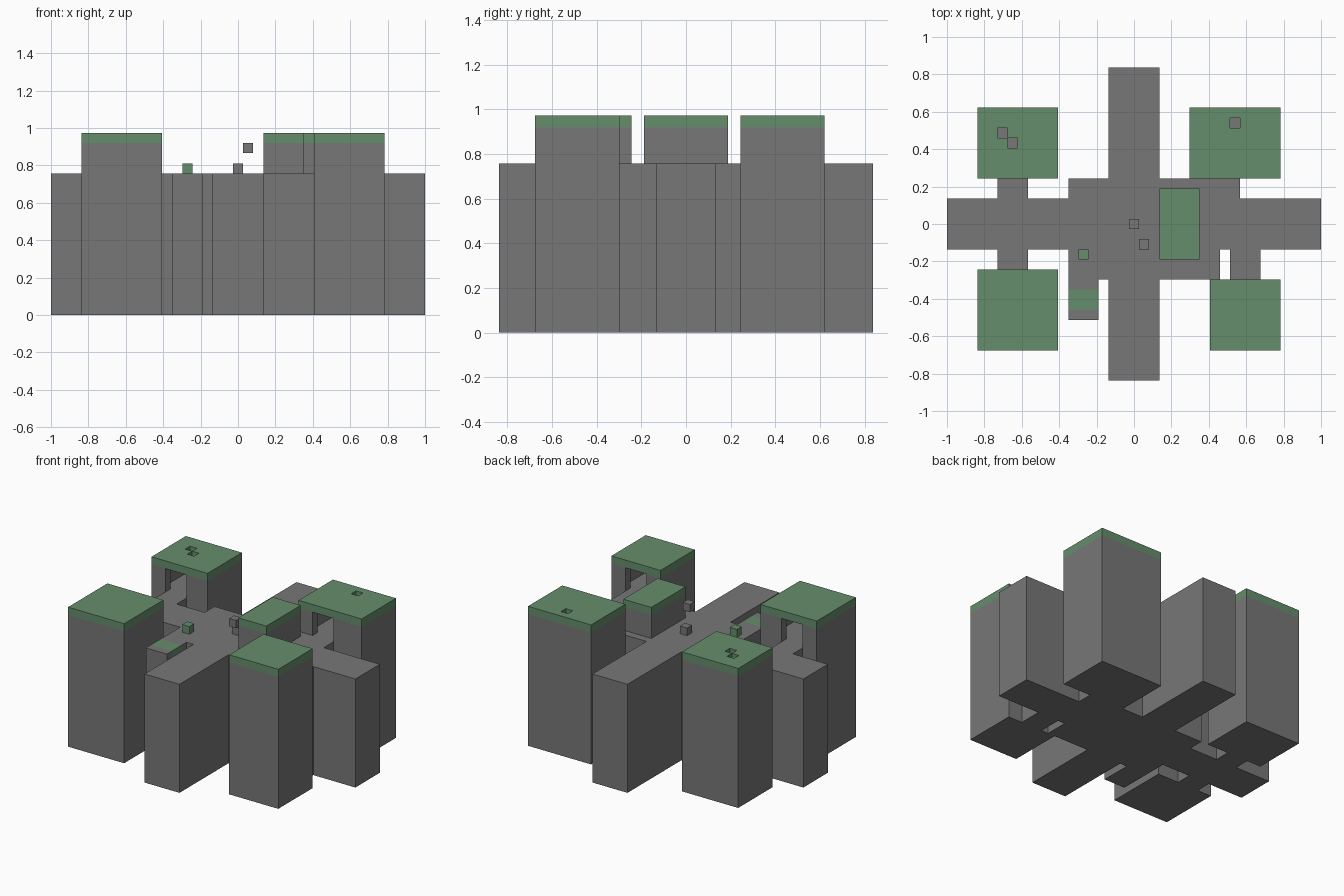
import bpy
import bmesh
from mathutils import Vector

U = 2 / 37  # size of one block

cube = bpy.data.objects.get("Cube")
if cube:
    bpy.data.objects.remove(cube, do_unlink=True)


def material(name, rgb):
    m = bpy.data.materials.new(name)
    m.use_nodes = True
    m.diffuse_color = (*rgb, 1)
    m.node_tree.nodes["Principled BSDF"].inputs["Base Color"].default_value = (*rgb, 1)
    return m


STONE = material("stone_grey", (0.185, 0.185, 0.185))
GRASS = material("grass_green", (0.13, 0.27, 0.15))


def cells(x0, x1, y0, y1):
    """Block positions of a rectangle, both ends included."""
    return {(x, y) for x in range(x0, x1 + 1) for y in range(y0, y1 + 1)}


def slab(name, plan, z0, z1, mat, patch=None):
    """Raise a floor plan of blocks into one clean solid."""
    bm = bmesh.new()
    corners = {}

    def corner(x, y):
        if (x, y) not in corners:
            corners[x, y] = bm.verts.new((x - 0.5, y - 0.5, z0))
        return corners[x, y]

    for x, y in sorted(plan):
        bm.faces.new([corner(x, y), corner(x + 1, y), corner(x + 1, y + 1), corner(x, y + 1)])
    up = bmesh.ops.extrude_face_region(bm, geom=bm.faces[:], use_keep_orig=True)["geom"]
    bmesh.ops.translate(bm, vec=(0, 0, z1 - z0),
                        verts=[g for g in up if isinstance(g, bmesh.types.BMVert)])
    bmesh.ops.recalc_face_normals(bm, faces=bm.faces[:])
    if patch:
        # colour the top layer of blocks inside the patch
        low, high = patch
        for f in bm.faces:
            f.material_index = 0
        bmesh.ops.bisect_plane(bm, geom=bm.verts[:] + bm.edges[:] + bm.faces[:],
                               plane_co=(0, 0, z1 - 1), plane_no=(0, 0, 1))
        for f in bm.faces:
            c = f.calc_center_median()
            if all(a - 0.01 <= v <= b + 0.01 for a, v, b in zip(low, c, high)):
                f.material_index = 1
    bmesh.ops.dissolve_limit(bm, angle_limit=0.01, verts=bm.verts[:], edges=bm.edges[:],
                             delimit={'MATERIAL'})
    bmesh.ops.scale(bm, vec=Vector((U, U, U)), verts=bm.verts[:])
    mesh = bpy.data.meshes.new(name)
    bm.to_mesh(mesh)
    bm.free()
    mesh.materials.append(mat)
    if patch:
        mesh.materials.append(GRASS)
    obj = bpy.data.objects.new(name, mesh)
    bpy.context.collection.objects.link(obj)
    return obj


FLOOR, CEILING, TOP = 14, 17, 18

# Towers: bounds, doorway, skylight blocks
towers = {
    "back_right": ((-15, -8, 5, 11), (-13, -11, 5, 5), {(-13, 9), (-12, 8)}),
    "front_right": ((-15, -8, -12, -5), (-13, -11, -5, -5), set()),
    "front_left": ((8, 14, -12, -6), (10, 12, -6, -6), set()),
    "back_left": ((6, 14, 5, 11), (8, 10, 5, 5), {(10, 10)}),
}

# Ground: crossing arms, central court, step and paths to the doors
ground = cells(-2, 2, -15, 15) | cells(-18, 18, -2, 2)
ground |= cells(-6, 10, -2, 4) | cells(-6, 8, -5, -2) | cells(-6, -4, -9, -6)
ground |= cells(-13, -11, -4, 4) | cells(10, 12, -5, -3)
for bounds, door, skylight in towers.values():
    ground |= cells(*bounds)
slab("ground", ground, 0, FLOOR, STONE,
     patch=((-6.5, -8.5, FLOOR - 1), (-3.5, -6.5, FLOOR)))

# Hollow towers with grass roofs
for name, (bounds, door, skylight) in towers.items():
    x0, x1, y0, y1 = bounds
    room = cells(x0 + 1, x1 - 1, y0 + 1, y1 - 1)
    slab(name + "_walls", cells(*bounds) - room - cells(*door), FLOOR, CEILING, STONE)
    slab(name + "_roof", cells(*bounds) - skylight, CEILING, TOP, GRASS)

# Raised block in the court
slab("court_block", cells(3, 6, -3, 3), FLOOR, CEILING, STONE)
slab("court_block_top", cells(3, 6, -3, 3), CEILING, TOP, GRASS)

# Loose single blocks
slab("centre_cube", {(0, 0)}, FLOOR, FLOOR + 1, STONE)
slab("floating_cube", {(1, -2)}, FLOOR + 2, FLOOR + 3, STONE)
slab("grass_cube", {(-5, -3)}, FLOOR, FLOOR + 1, GRASS)
